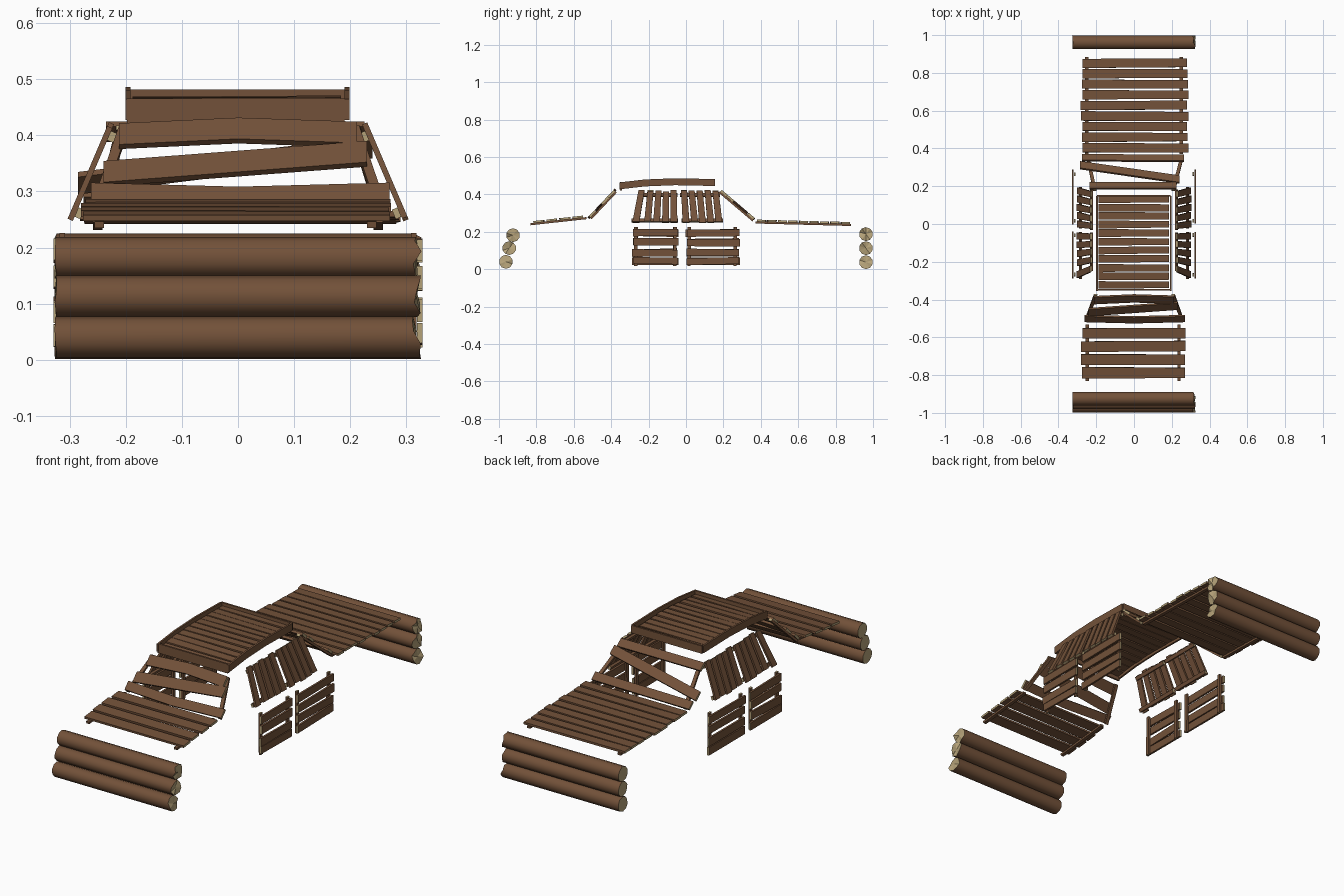
import bpy, bmesh, math, random
from mathutils import Vector as V

if "Cube" in bpy.data.objects:
    bpy.data.objects.remove(bpy.data.objects["Cube"])

random.seed(4)


def material(name, col):
    m = bpy.data.materials.new(name)
    m.diffuse_color = (*col, 1)
    m.use_nodes = True
    m.node_tree.nodes["Principled BSDF"].inputs["Base Color"].default_value = m.diffuse_color
    return m


BROWN = material("brown wood", (0.17, 0.083, 0.041))
CREAM = material("cut wood", (0.46, 0.36, 0.19))


def finish(bm, name):
    bmesh.ops.recalc_face_normals(bm, faces=bm.faces)
    me = bpy.data.meshes.new(name)
    bm.to_mesh(me)
    bm.free()
    me.materials.append(BROWN)
    me.materials.append(CREAM)
    ob = bpy.data.objects.new(name, me)
    bpy.context.collection.objects.link(ob)
    return ob


def board(bm, pts, wdir, tdir, widths, t, ends=1):
    """Sweep a rectangular section through pts; end caps get the cut-wood colour."""
    wdir, tdir = V(wdir).normalized(), V(tdir).normalized()
    if isinstance(widths, (int, float)):
        widths = [widths] * len(pts)
    rings = []
    for p, w in zip(pts, widths):
        rings.append([bm.verts.new(V(p) + wdir * (a * w / 2) + tdir * (b * t / 2))
                      for a, b in ((-1, -1), (1, -1), (1, 1), (-1, 1))])
    for r, s in zip(rings, rings[1:]):
        for i in range(4):
            bm.faces.new((r[i], r[(i + 1) % 4], s[(i + 1) % 4], s[i]))
    for r in (rings[0], rings[-1]):
        bm.faces.new(r).material_index = ends


def j(a):
    return random.uniform(-a, a)


# Log walls: smooth round sides, chipped right ends
def log(name, y, z, r=0.037, n=10):
    bm = bmesh.new()
    rings = []
    for x, jit in ((-0.325, 0.002), (0.318, 0.009)):
        rings.append([bm.verts.new((x + j(jit), y + r * math.cos(2 * math.pi * (i + .5) / n),
                                    z + r * math.sin(2 * math.pi * (i + .5) / n))) for i in range(n)])
    for i in range(n):
        k = (i + 1) % n
        bm.faces.new((rings[0][i], rings[0][k], rings[1][k], rings[1][i])).smooth = True
    for ring, x in zip(rings, (-0.326, 0.318)):
        c = bm.verts.new((x, y, z))
        for i in range(n):
            f = bm.faces.new((ring[i], ring[(i + 1) % n], c))
            f.material_index = 1
    ob = finish(bm, name)
    for e in ob.data.edges:
        a, b = (ob.data.vertices[v].co.x for v in e.vertices)
        e.use_edge_sharp = abs(a - b) < 0.1


for i, (y, z) in enumerate(((-0.963, 0.040), (-0.945, 0.113), (-0.925, 0.182))):
    log("front_log_%d" % i, y, z)
for i, z in enumerate((0.038, 0.113, 0.188)):
    log("back_log_%d" % i, 0.962, z)


# Slatted decks: planks across x on two rails
def deck(name, y0, z0, y1, z1, n, w, xl, xr, rails, ext):
    a, b = V((0, y0, z0)), V((0, y1, z1))
    d = (b - a).normalized()
    up = V((1, 0, 0)).cross(d)
    bm = bmesh.new()
    for i in range(n):
        c = a.lerp(b, (i + .5) / n)
        p = c + d * j(.002) + V((xl + j(.005), 0, 0))
        q = c + d * j(.003) + V((xr + j(.005), 0, 0))
        board(bm, [p, q], d, up + V((0, j(.05), 0)), [w + j(.003), w - .004 + j(.003)], 0.011)
    finish(bm, name + "_planks")
    bm = bmesh.new()
    for x in rails:
        o = V((x, 0, 0)) - up * 0.010
        board(bm, [a + o - d * ext, b + o + d * ext], (1, 0, 0), up, 0.017, 0.011, 0)
    finish(bm, name + "_rails")


deck("front_deck", -0.82, 0.252, -0.545, 0.282, 4, 0.057, -0.275, 0.272, (-0.247, 0.238), 0.012)
deck("back_deck", 0.375, 0.260, 0.88, 0.247, 9, 0.049, -0.277, 0.286, (-0.25, 0.25), 0.003)


# Sloping end frames: loose planks on two slanted posts
def end_frame(name, low, high, planks, posts):
    a, b = V((0, *low)), V((0, *high))
    d = (b - a).normalized()
    out = V((1, 0, 0)).cross(d)
    if out.z < 0:
        out = -out
    bm = bmesh.new()
    for pts, w in planks:
        board(bm, [a.lerp(b, s) + V((x, 0, 0)) + out * 0.005 for x, s in pts], d, out, w, 0.012)
    finish(bm, name + "_planks")
    bm = bmesh.new()
    for xb, xt in posts:
        board(bm, [a + V((xb, 0, 0)) - out * .006, b + V((xt, 0, 0)) - out * .006],
              (1, 0, 0), out, 0.018, 0.011)
    finish(bm, name + "_posts")


end_frame("front_screen", (-0.513, 0.275), (-0.378, 0.418),
          [([(-0.262, 0.12), (0.0, 0.07), (0.27, 0.12)], 0.044),
           ([(-0.24, 0.37), (0.23, 0.62)], 0.052),
           ([(-0.212, 0.84), (0.0, 0.91), (0.212, 0.86)], 0.052)],
          [(-0.252, -0.203), (0.255, 0.207)])
end_frame("back_screen", (0.362, 0.265), (0.182, 0.418),
          [([(-0.275, 0.08), (0.265, 0.10)], 0.042),
           ([(-0.285, 0.30), (0.24, 0.72)], 0.048),
           ([(-0.235, 0.90), (0.225, 0.90)], 0.042)],
          [(-0.245, -0.208), (0.255, 0.208)])


# Roof: curved tray of slats inside a board rim
def roof_z(y):
    return 0.468 - 0.022 * ((y + 0.06) / 0.295) ** 2 if y < -0.06 else 0.468 - 0.004 * (y + .06) / .2


bm = bmesh.new()
n = 11
for i in range(n):
    y = -0.322 + 0.455 * i / (n - 1)
    z = roof_z(y) - 0.004
    board(bm, [(-0.188, y + j(.002), z + j(.002)), (0.184, y + j(.003), z + j(.002))],
          (0, 1, (roof_z(y + .01) - roof_z(y - .01)) / .02), (0, 0, 1),
          [0.041 + j(.001), 0.036 + j(.003)], 0.010)
finish(bm, "roof_slats")
bm = bmesh.new()
for x in (-0.196, 0.194):
    board(bm, [(x, y, roof_z(y)) for y in (-0.355, -0.22, -0.06, 0.147)],
          (0, 0, 1), (1, 0, 0), 0.037, 0.009, 0)
board(bm, [(-0.198, -0.348, 0.443), (0.19, -0.348, 0.443)], (0, 0, 1), (0, 1, 0), 0.046, 0.009, 0)
board(bm, [(-0.196, 0.150, 0.463), (0.194, 0.150, 0.463)], (0, 0, 1), (0, 1, 0), 0.038, 0.009, 0)
finish(bm, "roof_rim")

# Side panels, mirrored left and right
for side, s in (("left", -1), ("right", 1)):
    # Lower panels: four lengthwise planks on two uprights
    for part, y0, y1, posts in (("front", -0.285, -0.043, (-0.268, -0.060)),
                                ("back", 0.002, 0.285, (0.016, 0.262))):
        bm = bmesh.new()
        for z in (0.044, 0.089, 0.145, 0.195):
            board(bm, [(s * 0.324, y0 + j(.004), z + j(.004)), (s * 0.324, y1 + j(.004), z + j(.004))],
                  (0, 0, 1), (1, 0, 0), [0.038 + j(.003), 0.038 + j(.003)], 0.010)
        finish(bm, "%s_%s_lower_planks" % (side, part))
        bm = bmesh.new()
        for y in posts:
            board(bm, [(s * 0.3135, y, 0.018), (s * 0.3135, y + j(.003), 0.226)],
                  (0, 1, 0), (1, 0, 0), 0.018, 0.010)
        finish(bm, "%s_%s_lower_posts" % (side, part))
    # Upper panels: leaning upright planks on two rails
    low, high = V((s * 0.298, 0, 0.252)), V((s * 0.227, 0, 0.418))
    d = (high - low).normalized()
    out = V((s * d.z, 0, -s * d.x)).normalized()
    out = out if out.x * s > 0 else -out
    for part, pairs, ends in (
            ("front", ((-0.268, -0.238), (-0.205, -0.190), (-0.157, -0.147), (-0.110, -0.107), (-0.064, -0.066)),
             ((-0.292, -0.042), (-0.250, -0.045))),
            ("back", ((0.000, -0.010), (0.046, 0.030), (0.088, 0.073), (0.132, 0.116), (0.176, 0.158)),
             ((-0.025, 0.197), (-0.032, 0.182)))):
        bm = bmesh.new()
        for yb, yt in pairs:
            board(bm, [low + V((0, yb, 0)) + d * j(.004), high + V((0, yt, 0)) + d * j(.004)],
                  (0, 1, 0), out, [0.036, 0.032], 0.010)
        finish(bm, "%s_%s_upper_planks" % (side, part))
        bm = bmesh.new()
        for k, (ya, yb) in zip((0.08, 0.90), ends):
            c = low.lerp(high, k) - out * 0.0105
            board(bm, [c + V((0, ya, 0)), c + V((0, yb, 0))], d, out, 0.018, 0.011)
        finish(bm, "%s_%s_upper_rails" % (side, part))
